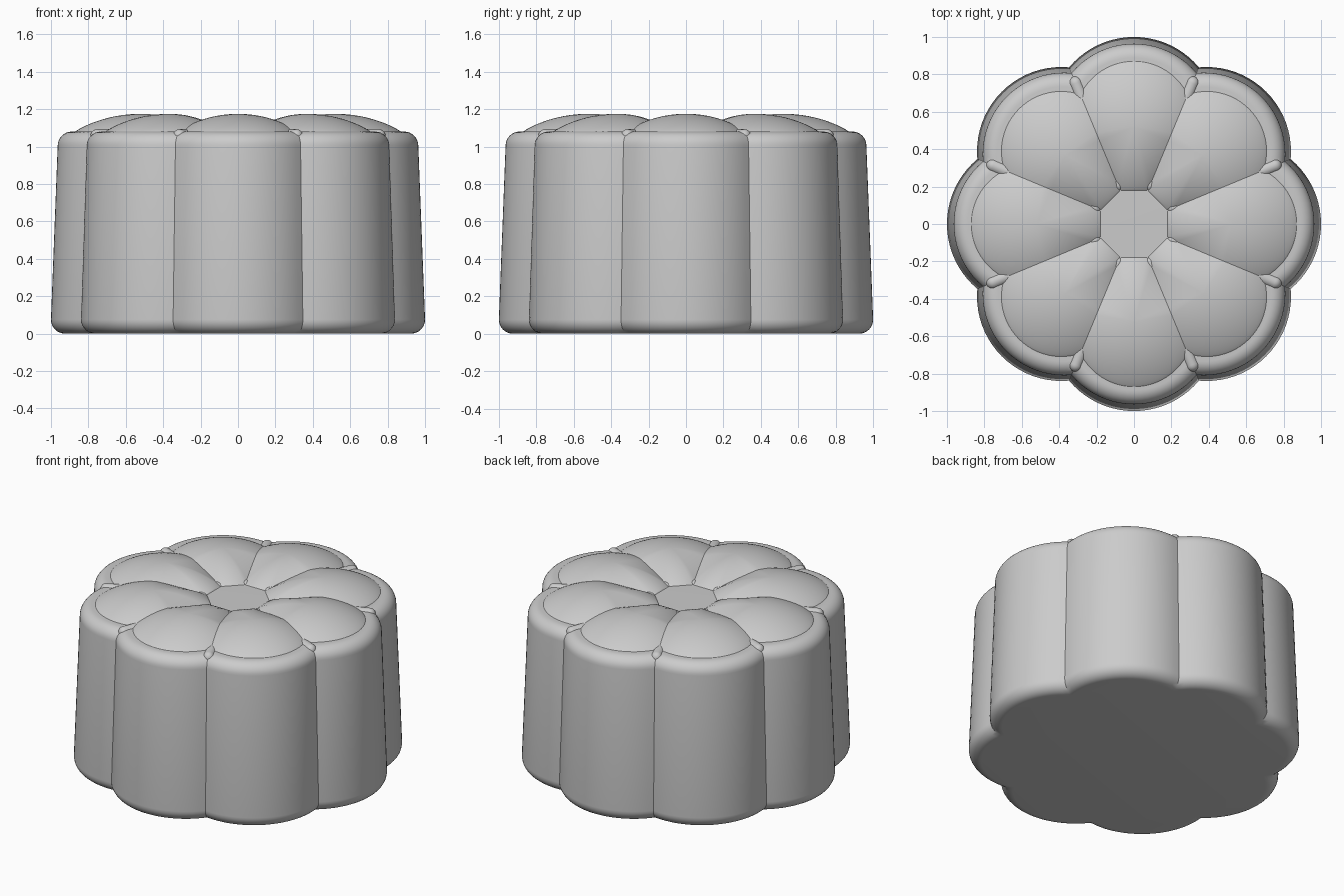
import bpy, math
from math import sin, cos, pi, radians
from mathutils import Matrix

LOBES = 8
TOP = 1.08

if "Cube" in bpy.data.objects:
    bpy.data.objects.remove(bpy.data.objects["Cube"])

grey = bpy.data.materials.new("plain grey")
grey.use_nodes = True
grey.diffuse_color = (0.6, 0.6, 0.6, 1)
grey.node_tree.nodes["Principled BSDF"].inputs["Base Color"].default_value = (0.6, 0.6, 0.6, 1)


def loft(name, rings, turn=0.0):
    """Skin a stack of equal rings, cap both ends, turn about z."""
    n = len(rings[0])
    verts = [p for ring in rings for p in ring]
    faces = [(k * n + i, k * n + (i + 1) % n, (k + 1) * n + (i + 1) % n, (k + 1) * n + i)
             for k in range(len(rings) - 1) for i in range(n)]
    faces.append(tuple(reversed(range(n))))
    faces.append(tuple(range(len(verts) - n, len(verts))))
    mesh = bpy.data.meshes.new(name)
    mesh.from_pydata(verts, [], faces)
    mesh.transform(Matrix.Rotation(turn, 4, 'Z'))
    mesh.materials.append(grey)
    obj = bpy.data.objects.new(name, mesh)
    bpy.context.collection.objects.link(obj)
    bpy.ops.object.select_all(action='DESELECT')
    obj.select_set(True)
    bpy.context.view_layer.objects.active = obj
    bpy.ops.object.shade_smooth_by_angle(angle=radians(30))
    return obj


def lobed_ring(z, scale, inset, steps=20):
    """Outline of eight overlapping circles, offset inward by inset."""
    c, r = 0.548 * scale, 0.452 * scale - inset
    half = pi / LOBES
    sweep = half + math.asin(c * sin(half) / r)
    ring = []
    for k in range(LOBES):
        mid = 2 * pi * k / LOBES
        for i in range(steps):
            a = mid - sweep + 2 * sweep * i / steps
            ring.append((c * cos(mid) + r * cos(a), c * sin(mid) + r * sin(a), z))
    return ring


# Body: tapered lobed wall with rounded bottom and top edges
FILLET = 0.075
quarter = [i * pi / 16 for i in range(9)]
body = [lobed_ring(FILLET * (1 - cos(a)), 1.0, FILLET * (1 - sin(a))) for a in quarter]
body += [lobed_ring(TOP - FILLET * (1 - cos(a)), 0.964, FILLET * (1 - sin(a)))
         for a in reversed(quarter)]
loft("fluted_body", body)


# Petals: domed teardrops narrowing toward the centre
def petal_outline():
    arc = [radians(-110 + 220 * i / 40) for i in range(41)]
    pts = [(0.55 + 0.32 * cos(a), 0.32 * sin(a)) for a in arc]
    (x0, y0), (x1, y1) = pts[-1], (0.178, 0.068)
    side = [(x0 + (x1 - x0) * i / 8, y0 + (y1 - y0) * i / 8) for i in range(1, 9)]
    return pts + side + [(x, -y) for x, y in reversed(side)]


outline = petal_outline()
petal = []
for i in range(17):
    t = max(cos(i * pi / 32), 0.01)
    z = TOP + 0.095 * (1 - t * t) ** 0.9
    petal.append([(0.52 + (x - 0.52) * t, y * t, z) for x, y in outline])

# Ribs: round-ended rods lying in the valleys between petals
RIB = 0.036


def rib_ring(x, r):
    return [(x, r * cos(a), 1.057 + r * sin(a)) for a in (2 * pi * i / 20 for i in range(20))]


ends = [max(i * pi / 12, 0.05) for i in range(7)]
rib = [rib_ring(0.225 - RIB * cos(a), RIB * sin(a)) for a in ends]
rib += [rib_ring(0.815 + RIB * cos(a), RIB * sin(a)) for a in reversed(ends)]

for k in range(LOBES):
    loft(f"petal_{k + 1}", petal, 2 * pi * k / LOBES)
    loft(f"rib_{k + 1}", rib, 2 * pi * (k + 0.5) / LOBES)
